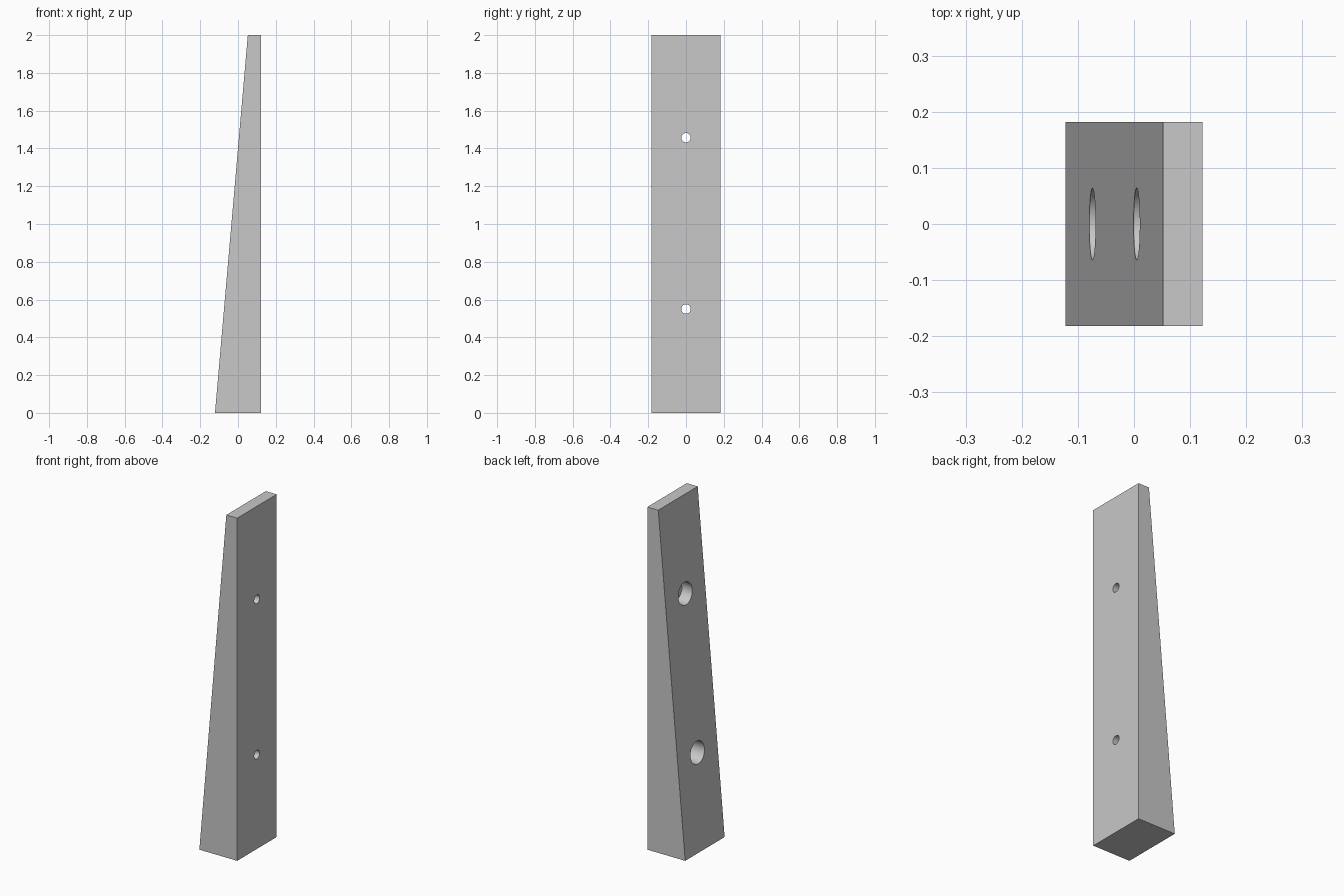
import bpy, bmesh, math
from mathutils import Matrix

cube = bpy.data.objects.get("Cube")
if cube:
    bpy.data.objects.remove(cube, do_unlink=True)

grey = bpy.data.materials.new("plain_grey")
grey.use_nodes = True
colour = (0.58, 0.58, 0.58, 1)
grey.diffuse_color = colour
grey.node_tree.nodes["Principled BSDF"].inputs["Base Color"].default_value = colour


def add_object(name, bm):
    bmesh.ops.recalc_face_normals(bm, faces=bm.faces)
    mesh = bpy.data.meshes.new(name)
    bm.to_mesh(mesh)
    bm.free()
    mesh.materials.append(grey)
    obj = bpy.data.objects.new(name, mesh)
    bpy.context.collection.objects.link(obj)
    return obj


# Tapered block: side profile extruded across its width
HALF_WIDTH = 0.182
profile = [(-0.122, 0), (0.122, 0), (0.122, 2), (0.052, 2)]
bm = bmesh.new()
face = bm.faces.new([bm.verts.new((x, -HALF_WIDTH, z)) for x, z in profile])
side = bmesh.ops.extrude_face_region(bm, geom=[face])["geom"]
verts = [v for v in side if isinstance(v, bmesh.types.BMVert)]
bmesh.ops.translate(bm, verts=verts, vec=(0, 2 * HALF_WIDTH, 0))
wedge = add_object("wedge_block", bm)


def drill(name, height, radius, x_start, x_end):
    """Cut a round hole along x."""
    bm = bmesh.new()
    place = Matrix.Translation(((x_start + x_end) / 2, 0, height))
    bmesh.ops.create_cone(bm, cap_ends=True, segments=64, radius1=radius,
                          radius2=radius, depth=x_end - x_start,
                          matrix=place @ Matrix.Rotation(math.pi / 2, 4, 'Y'))
    cutter = add_object(name, bm)
    cutter.hide_render = True
    mod = wedge.modifiers.new(name, 'BOOLEAN')
    mod.operation = 'DIFFERENCE'
    mod.solver = 'EXACT'
    mod.object = cutter
    bpy.context.view_layer.objects.active = wedge
    bpy.ops.object.modifier_apply(modifier=name)
    bpy.data.objects.remove(cutter, do_unlink=True)


# Two screw holes, each with a wide recess from the sloping side
for label, height in (("lower", 0.55), ("upper", 1.457)):
    drill(label + "_recess", height, 0.064, -0.3, 0.07)
    drill(label + "_screw_hole", height, 0.025, 0.0, 0.3)

# Smooth hole walls, crisp block edges
bpy.ops.object.select_all(action='DESELECT')
wedge.select_set(True)
bpy.context.view_layer.objects.active = wedge
bpy.ops.object.shade_smooth_by_angle(angle=math.radians(30))
